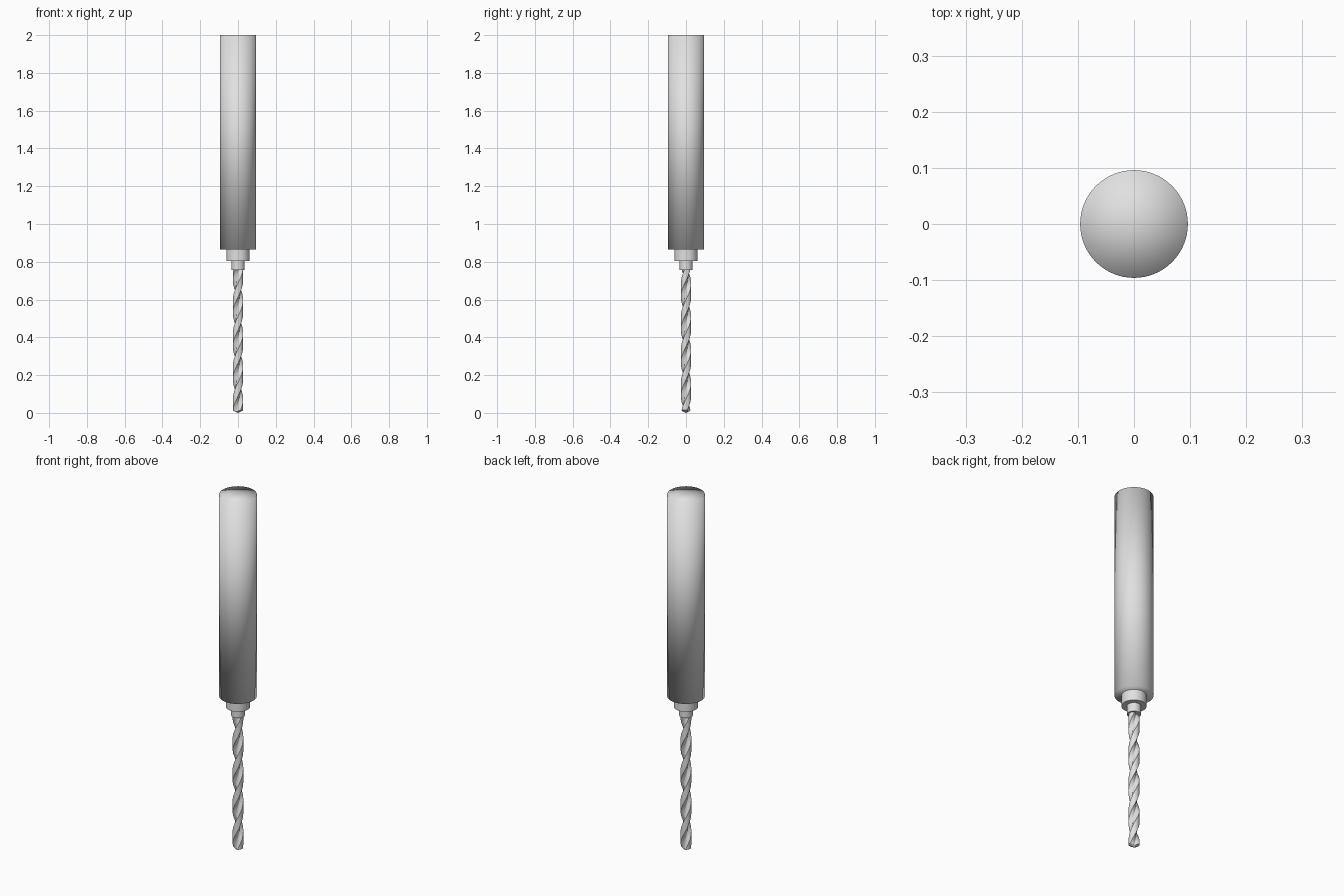
import bpy, bmesh, math

if "Cube" in bpy.data.objects:
    bpy.data.objects.remove(bpy.data.objects["Cube"])

steel = bpy.data.materials.new("steel_grey")
steel.diffuse_color = (0.75, 0.75, 0.75, 1)
steel.use_nodes = True
steel.node_tree.nodes["Principled BSDF"].inputs["Base Color"].default_value = steel.diffuse_color


def loft(name, rings, sharp=None):
    """Skin closed rings of (x, y, z) points; cap both ends with a centre fan."""
    bm = bmesh.new()
    loops = [[bm.verts.new(p) for p in ring] for ring in rings]
    n = len(loops[0])
    for a, b in zip(loops, loops[1:]):
        for i in range(n):
            j = (i + 1) % n
            bm.faces.new((a[i], a[j], b[j], b[i]))
    for ring, flip in ((loops[0], True), (loops[-1], False)):
        c = bm.verts.new((0, 0, ring[0].co.z))
        for i in range(n):
            f = (c, ring[i], ring[(i + 1) % n])
            bm.faces.new(f[::-1] if flip else f)
    bmesh.ops.remove_doubles(bm, verts=bm.verts[:], dist=1e-6)
    bmesh.ops.recalc_face_normals(bm, faces=bm.faces[:])
    me = bpy.data.meshes.new(name)
    bm.to_mesh(me)
    bm.free()
    me.materials.append(steel)
    ob = bpy.data.objects.new(name, me)
    bpy.context.collection.objects.link(ob)
    bpy.ops.object.select_all(action='DESELECT')
    ob.select_set(True)
    bpy.context.view_layer.objects.active = ob
    if sharp:
        bpy.ops.object.shade_smooth_by_angle(angle=math.radians(sharp))
    else:
        bpy.ops.object.shade_smooth()


def circle(r, z, n=64):
    return [(r * math.cos(math.tau * i / n), r * math.sin(math.tau * i / n), z)
            for i in range(n)]


# Thick shank, softly shaded over its flat ends
loft("shank", [circle(0.096, 0.865), circle(0.096, 2.0)])
# Stepped collar and neck
loft("collar", [circle(0.062, 0.805), circle(0.062, 0.867)], 40)
loft("neck", [circle(0.035, 0.757), circle(0.035, 0.807)], 40)

# Twisted two-flute cutting part with a blunt conical point
R, FLUTE, PITCH, TOP, TIP = 0.027, 0.016, 0.35, 0.76, 0.014


def flute_radius(a):
    c = max(0.0, (math.cos(2 * a) + 0.25) / 1.25)
    return R - FLUTE * c ** 0.8


def drill_ring(z, n=48):
    limit = 0.001 + R * z / TIP
    turn = math.tau * z / PITCH + 0.9
    ring = []
    for i in range(n):
        a = math.tau * i / n
        r = min(flute_radius(a), limit)
        ring.append((r * math.cos(a + turn), r * math.sin(a + turn), z))
    return ring


heights = [TIP * i / 6 for i in range(6)]
heights += [TIP + (TOP - TIP) * i / 140 for i in range(141)]
loft("fluted_drill", [drill_ring(z) for z in heights], 40)
